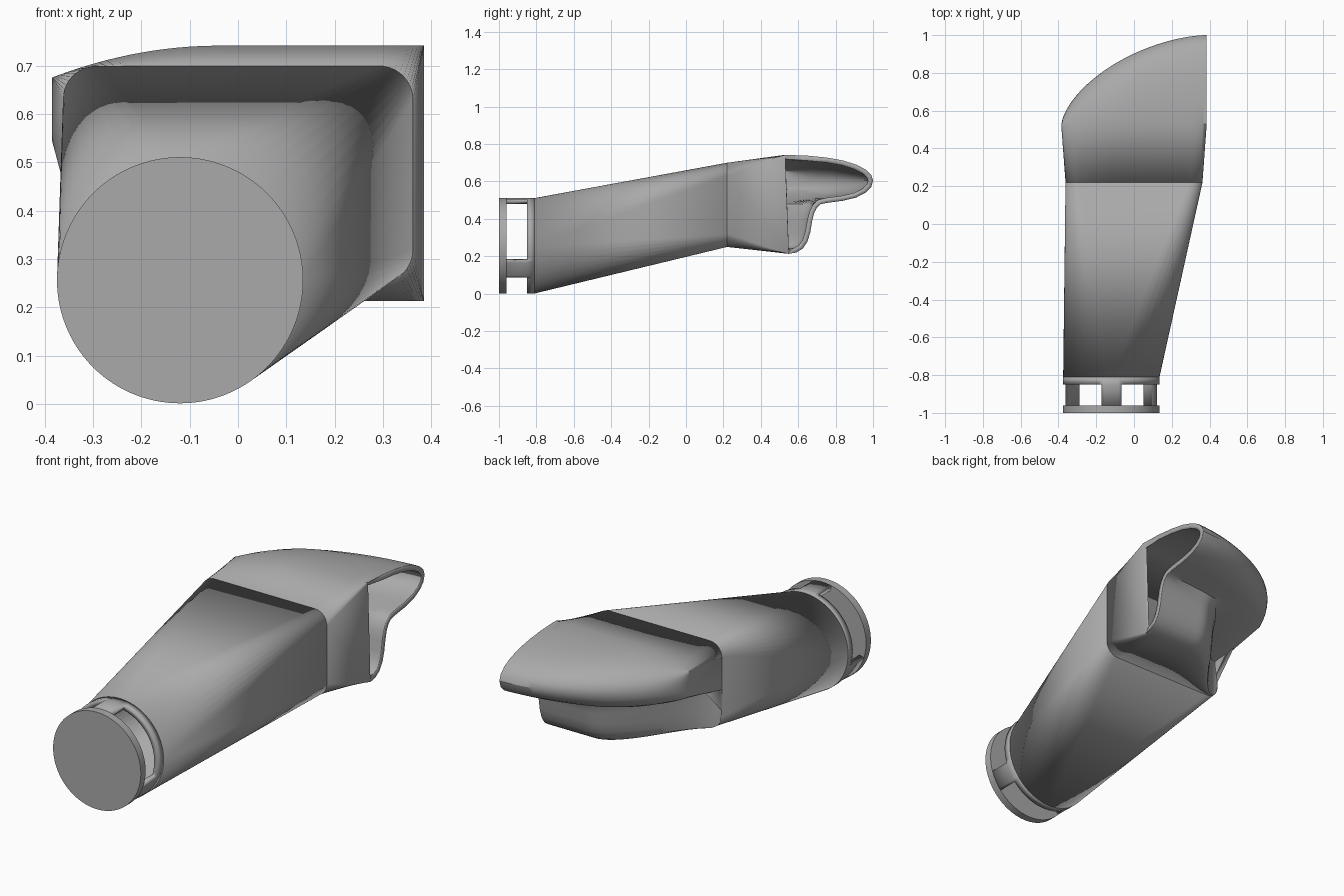
import bpy, bmesh, math

cube = bpy.data.objects.get("Cube")
if cube:
    bpy.data.objects.remove(cube)

WALL = 0.027
CX, CZ, R = -0.12, 0.256, 0.255      # round inlet
Y_CAP, Y_SLOT, Y_RING, Y_BODY = -0.96, -0.85, -0.81, 0.22

grey = bpy.data.materials.new("plain_grey")
grey.use_nodes = True
COLOUR = (0.4, 0.4, 0.4, 1)
grey.diffuse_color = COLOUR
grey.node_tree.nodes["Principled BSDF"].inputs["Base Color"].default_value = COLOUR


def finish(name, bm, thickness=0):
    bmesh.ops.remove_doubles(bm, verts=bm.verts, dist=0.0005)
    bmesh.ops.recalc_face_normals(bm, faces=bm.faces)
    mesh = bpy.data.meshes.new(name)
    bm.to_mesh(mesh)
    bm.free()
    mesh.materials.append(grey)
    obj = bpy.data.objects.new(name, mesh)
    bpy.context.collection.objects.link(obj)
    bpy.ops.object.select_all(action="DESELECT")
    obj.select_set(True)
    bpy.context.view_layer.objects.active = obj
    bpy.ops.object.shade_smooth_by_angle(angle=math.radians(32))
    if thickness:
        shell = obj.modifiers.new("wall", "SOLIDIFY")
        shell.thickness = thickness
        shell.offset = -1
    return obj


def circle(y, count=120):
    return [(CX + R * math.cos(i * math.tau / count), y,
             CZ + R * math.sin(i * math.tau / count)) for i in range(count)]


# Height of the rounded rectangle where duct and outlet housing meet
HALF, CORNER = 0.3625, 0.07


def corner_drop(u):
    d = max(0, abs(u) * HALF - (HALF - CORNER))
    return CORNER - math.sqrt(max(0, CORNER ** 2 - d ** 2))


def top(u):
    return 0.70 - corner_drop(u)


def bottom(u):
    return 0.25 + corner_drop(u)


def width(u, y):
    return u * (HALF + 0.0225 * min(1, max(0, (y - Y_BODY) / 0.3)))


STEPS = 48
US = [math.cos(math.pi * i / STEPS) for i in range(STEPS + 1)]

# Inlet cap
bm = bmesh.new()
rings = [[bm.verts.new(p) for p in circle(y)] for y in (-1, Y_CAP)]
for ring in rings:
    bm.faces.new(ring)
for i in range(120):
    j = (i + 1) % 120
    bm.faces.new((rings[0][i], rings[0][j], rings[1][j], rings[1][i]))
finish("inlet_cap", bm)

# Slotted collar: three windows, evenly spaced
bm = bmesh.new()
rings = [[bm.verts.new(p) for p in circle(y)] for y in (Y_CAP, Y_SLOT, Y_RING)]
for i in range(120):
    j = (i + 1) % 120
    angle = 3 * i + 1.5
    in_slot = abs((angle - 30 + 60) % 120 - 60) < 48
    for k in range(2):
        if k == 0 and in_slot:
            continue
        bm.faces.new((rings[k][i], rings[k][j], rings[k + 1][j], rings[k + 1][i]))
finish("slotted_collar", bm, WALL)

# Tapering duct: hull from the circle to the rounded rectangle, open at both ends
bm = bmesh.new()
points = circle(Y_RING)
points += [(width(u, Y_BODY), Y_BODY, f(u)) for u in US for f in (top, bottom)]
for p in points:
    bm.verts.new(p)
bmesh.ops.remove_doubles(bm, verts=bm.verts, dist=0.0005)
bmesh.ops.convex_hull(bm, input=bm.verts)
ends = [f for f in bm.faces
        if max(v.co.y for v in f.verts) - min(v.co.y for v in f.verts) < 0.001]
bmesh.ops.delete(bm, geom=ends, context="FACES")
finish("duct", bm, WALL)

# Outlet housing: side profile (y, z) that shrinks along x
UPPER = [(0.53, 0.742), (0.65, 0.738), (0.75, 0.728), (0.84, 0.712), (0.91, 0.69),
         (0.96, 0.664), (0.99, 0.635), (1.0, 0.605), (0.99, 0.57), (0.96, 0.54),
         (0.91, 0.514), (0.84, 0.497), (0.75, 0.485), (0.72, 0.478)]
LOWER = [(0.70, 0.46), (0.685, 0.43), (0.675, 0.39), (0.665, 0.33), (0.65, 0.28),
         (0.625, 0.242), (0.59, 0.22), (0.55, 0.213)]


def profile(u):
    t = (1 - u) / 2
    reach = max(0, 1 - t ** 1.7) ** 0.62
    s = min(1, max(0, (t - 0.35) / 0.65))
    low = 1 - s * s * (3 - 2 * s)
    squash = 1 - 0.5 * max(0, (t - 0.55) / 0.45) ** 2
    pts = [(Y_BODY, top(u))]
    pts += [(0.52 + (y - 0.52) * reach, 0.61 + (z - 0.61) * squash) for y, z in UPPER]
    for y, z in LOWER:
        pts.append((Y_BODY + (y - Y_BODY) * low,
                    z * low + max(z, bottom(u)) * (1 - low)))
    pts.append((Y_BODY, bottom(u)))
    return [(width(u, y), y, z) for y, z in pts]


bm = bmesh.new()
rows = [[bm.verts.new(p) for p in profile(u)] for u in US]
for a, b in zip(rows, rows[1:]):
    for i in range(len(a) - 1):
        bm.faces.new((a[i], a[i + 1], b[i + 1], b[i]))
bm.faces.new((rows[0][0], rows[0][1], rows[0][-2], rows[0][-1]))   # wall ahead of the opening
bm.faces.new(rows[-1])                                             # far side wall
finish("outlet_housing", bm, WALL)
